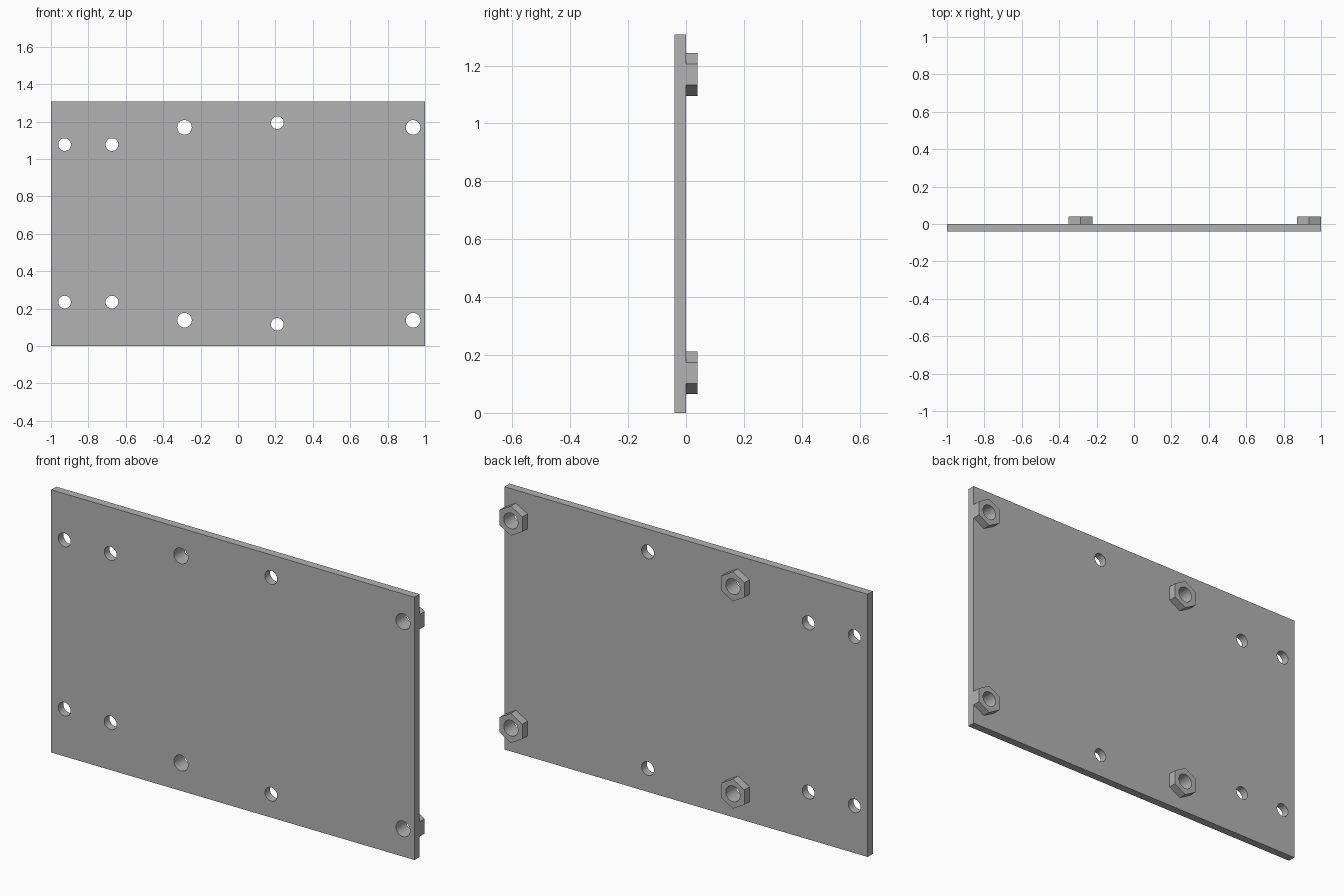
import bpy, bmesh
from math import pi, radians
from mathutils import Matrix, Vector

cube = bpy.data.objects.get("Cube")
if cube:
    bpy.data.objects.remove(cube, do_unlink=True)

WIDTH, HEIGHT, THICK = 2.0, 1.307, 0.04
NUT_RADIUS, BOLT_HOLE, SMALL_HOLE = 0.0735, 0.039, 0.034

grey = bpy.data.materials.new("metal grey")
grey.use_nodes = True
colour = (0.45, 0.45, 0.45, 1)
grey.diffuse_color = colour
grey.node_tree.nodes["Principled BSDF"].inputs["Base Color"].default_value = colour


def add_prism(bm, x, z, radius, sides, y0, y1):
    """Prism along y, with one corner pointing up."""
    place = (Matrix.Translation((x, (y0 + y1) / 2, z))
             @ Matrix.Rotation(pi / 2, 4, 'X') @ Matrix.Rotation(pi / 2, 4, 'Z'))
    made = bmesh.ops.create_cone(bm, cap_ends=True, segments=sides, radius1=radius,
                                 radius2=radius, depth=y1 - y0)
    # Put a corner on the local x axis before placing
    v = made["verts"][0].co
    turn = Matrix.Rotation(-Vector((v.x, v.y)).angle_signed(Vector((1, 0))) * -1, 4, 'Z')
    bmesh.ops.transform(bm, matrix=place @ turn.inverted(), verts=made["verts"])


def finish(name, bm):
    bmesh.ops.recalc_face_normals(bm, faces=bm.faces)
    mesh = bpy.data.meshes.new(name)
    bm.to_mesh(mesh)
    bm.free()
    mesh.materials.append(grey)
    obj = bpy.data.objects.new(name, mesh)
    bpy.context.collection.objects.link(obj)
    return obj


def drill(obj, holes):
    """Cut round holes (x, z, radius) through the object along y."""
    bm = bmesh.new()
    for x, z, radius in holes:
        add_prism(bm, x, z, radius, 32, -0.2, 0.2)
    cutter = finish("hole_cutter", bm)
    cutter.hide_render = True
    mod = obj.modifiers.new("holes", 'BOOLEAN')
    mod.operation, mod.solver, mod.object = 'DIFFERENCE', 'EXACT', cutter
    bpy.ops.object.select_all(action='DESELECT')
    bpy.context.view_layer.objects.active = obj
    obj.select_set(True)
    bpy.ops.object.modifier_apply(modifier=mod.name)
    bpy.data.objects.remove(cutter, do_unlink=True)
    bpy.ops.object.shade_smooth_by_angle(angle=radians(30))


# Hole layout: each column is repeated near the bottom and the top
bolts = [(x, z, BOLT_HOLE) for x in (-0.286, 0.936) for z in (0.138, HEIGHT - 0.138)]
small = [(x, z, SMALL_HOLE)
         for x, low, high in ((-0.927, 0.235, 1.077), (-0.674, 0.235, 1.077), (0.21, 0.116, 1.194))
         for z in (low, high)]

# Mounting plate
bm = bmesh.new()
bmesh.ops.create_cube(bm, size=1, matrix=Matrix.Translation((0, -THICK / 2, HEIGHT / 2))
                      @ Matrix.Diagonal((WIDTH, THICK, HEIGHT, 1)))
drill(finish("mounting_plate", bm), bolts + small)

# Hexagonal nuts on the back
names = ("right_lower_nut", "right_upper_nut", "left_lower_nut", "left_upper_nut")
for name, (x, z, radius) in zip(names, bolts):
    bm = bmesh.new()
    add_prism(bm, x, z, NUT_RADIUS, 6, 0, THICK)
    drill(finish(name, bm), [(x, z, radius)])
